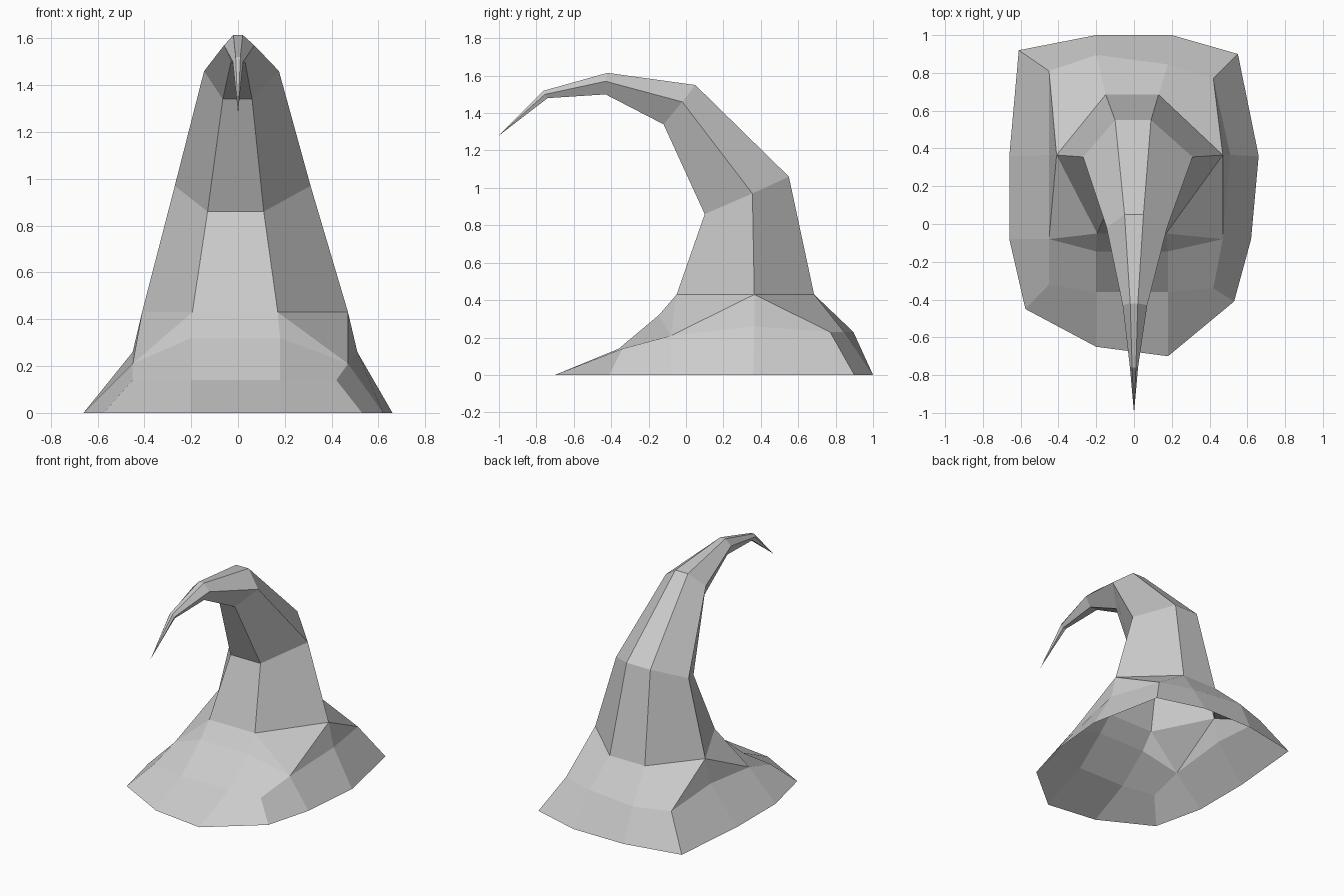
import bpy

if "Cube" in bpy.data.objects:
    bpy.data.objects.remove(bpy.data.objects["Cube"])

cloth = bpy.data.materials.new("grey_cloth")
cloth.diffuse_color = (0.6, 0.6, 0.6, 1)
cloth.use_nodes = True
cloth.node_tree.nodes["Principled BSDF"].inputs["Base Color"].default_value = cloth.diffuse_color


def add_part(name, verts, faces):
    mesh = bpy.data.meshes.new(name)
    mesh.from_pydata(verts, [], faces)
    mesh.materials.append(cloth)
    bpy.context.collection.objects.link(bpy.data.objects.new(name, mesh))


def bridge(a, b, n):
    """Quads between two rings of n vertices starting at a and b."""
    return [(a + i, a + (i + 1) % n, b + (i + 1) % n, b + i) for i in range(n)]


def crown_ring(front, side, back):
    """Six points from three (x left, x right, y, z) pairs, anticlockwise."""
    (fl, fr, fy, fz), (sl, sr, sy, sz), (bl, br, by, bz) = front, side, back
    return [(fl, fy, fz), (fr, fy, fz), (sr, sy, sz),
            (br, by, bz), (bl, by, bz), (sl, sy, sz)]


# Crown: six-sided rings that narrow and curl forward to a point
rings = [
    crown_ring((-.195, .17, -.05, .43), (-.41, .47, .365, .43), (-.15, .13, .685, .43)),
    crown_ring((-.13, .11, .10, .86), (-.27, .31, .355, .97), (-.10, .09, .55, 1.06)),
    crown_ring((-.065, .06, -.12, 1.34), (-.145, .175, -.02, 1.46), (-.05, .05, .05, 1.55)),
    crown_ring((-.03, .03, -.43, 1.50), (-.06, .07, -.43, 1.57), (-.02, .02, -.42, 1.615)),
    crown_ring((-.012, .012, -.74, 1.48), (-.022, .022, -.755, 1.50), (-.01, .01, -.76, 1.52)),
]
verts = [p for ring in rings for p in ring]
faces = [f for r in range(len(rings) - 1) for f in bridge(r * 6, r * 6 + 6, 6)]
last, tip = len(verts) - 6, len(verts)
verts.append((0, -1, 1.28))
faces += [(last + i, last + (i + 1) % 6, tip) for i in range(6)]
add_part("crown", verts, faces)

# Brim: twelve-sided drooping edge, then a shoulder that meets the crown
edge = [(-.20, -.65), (.18, -.70), (.53, -.41), (.62, -.08), (.66, .36), (.55, .90),
        (.20, 1.0), (-.20, 1.0), (-.61, .92), (-.66, .36), (-.66, -.08), (-.575, -.45)]
shoulder = [(-.20, -.36, .14), (.18, -.36, .14), (.42, -.34, .14), (.47, -.08, .21),
            (.51, .365, .26), (.42, .77, .23), (.18, .845, .23), (-.20, .895, .23),
            (-.45, .81, .23), (-.45, .365, .26), (-.45, -.08, .21), (-.45, -.32, .14)]
fold = [(-.20, -.145, .32), (.18, -.145, .32)]
verts = [(x, y, 0) for x, y in edge] + shoulder + fold + rings[0]
S, F, C = 12, 24, 26      # first index of the shoulder, front fold and crown base
faces = bridge(0, S, 12)
faces += [
    # front panels
    (S, S + 1, F + 1, F), (F, F + 1, C + 1, C),
    # right side
    (S + 1, S + 2, S + 3, F + 1), (S + 3, C + 1, F + 1), (S + 3, C + 2, C + 1),
    (S + 3, S + 4, C + 2), (S + 4, S + 5, C + 2), (S + 5, S + 6, C + 3, C + 2),
    # back panel
    (S + 6, S + 7, C + 4, C + 3),
    # left side
    (S + 7, S + 8, C + 5, C + 4), (S + 8, S + 9, C + 5), (S + 9, S + 10, C + 5),
    (S + 10, C, C + 5), (S + 10, F, C), (S + 10, S + 11, S, F),
]
add_part("brim", verts, faces)
